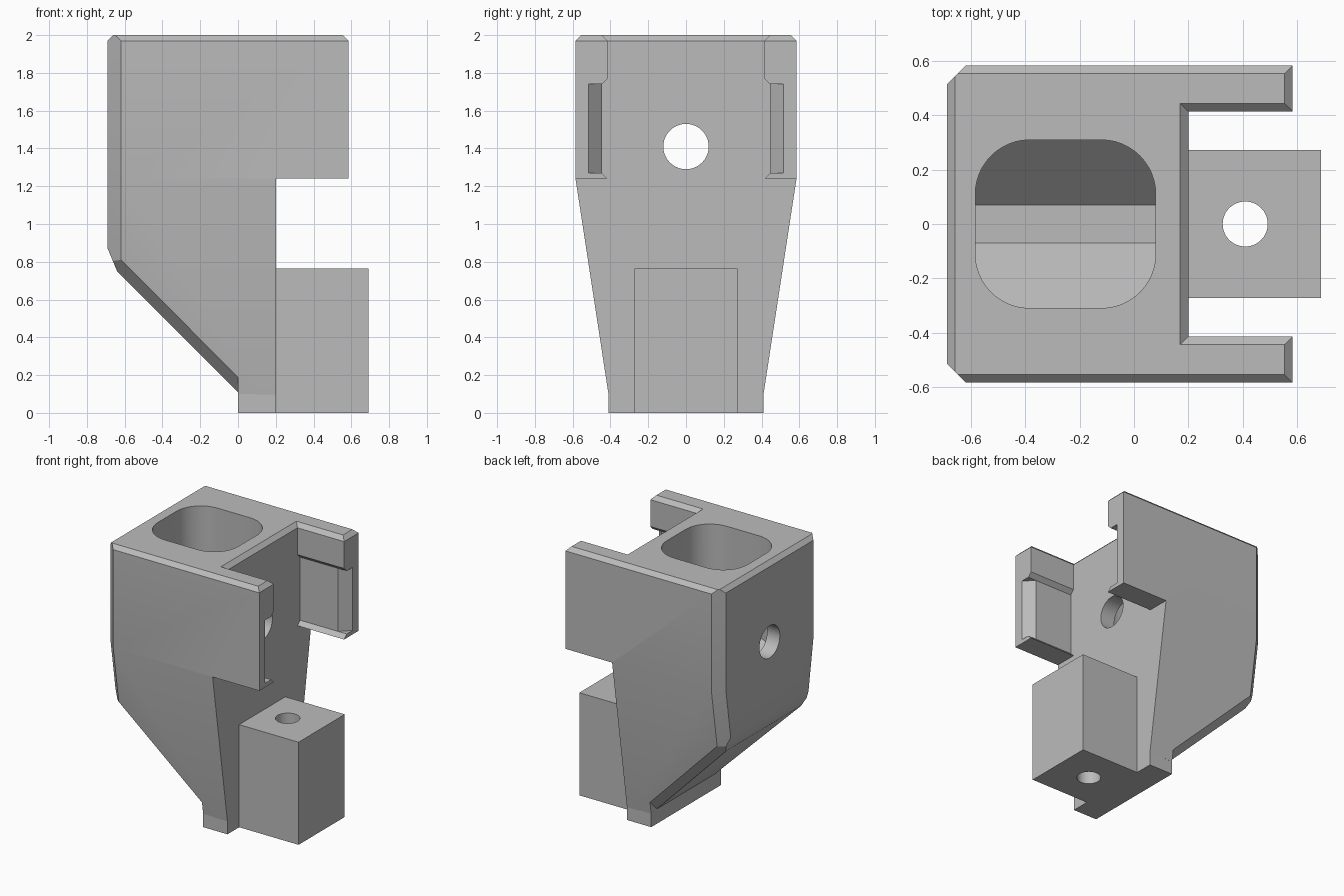
import bpy, bmesh, math
from mathutils import Vector

cube = bpy.data.objects.get("Cube")
if cube:
    bpy.data.objects.remove(cube, do_unlink=True)

GREY = (0.5, 0.5, 0.5, 1)
grey = bpy.data.materials.new("plain grey")
grey.use_nodes = True
grey.diffuse_color = GREY
grey.node_tree.nodes["Principled BSDF"].inputs["Base Color"].default_value = GREY


def finish(name, bm):
    bmesh.ops.recalc_face_normals(bm, faces=bm.faces[:])
    mesh = bpy.data.meshes.new(name)
    bm.to_mesh(mesh)
    bm.free()
    mesh.materials.append(grey)
    obj = bpy.data.objects.new(name, mesh)
    bpy.context.collection.objects.link(obj)
    return obj


def trim(bm, planes):
    """Keep the part where normal . point <= limit, and cap each cut."""
    for normal, limit in planes:
        n = Vector(normal)
        bmesh.ops.bisect_plane(bm, geom=bm.verts[:] + bm.edges[:] + bm.faces[:], dist=1e-6,
                               plane_co=n * limit / n.length_squared, plane_no=n, clear_outer=True)
        rim = [e for e in bm.edges if e.is_boundary]
        if rim:
            bmesh.ops.holes_fill(bm, edges=rim, sides=0)


def solid(name, x, y, z, planes=()):
    """Box symmetric in y, trimmed by planes."""
    bm = bmesh.new()
    bmesh.ops.create_cube(bm, size=1)
    for v in bm.verts:
        v.co = (x[v.co.x > 0], math.copysign(y, v.co.y), z[v.co.z > 0])
    trim(bm, planes)
    return finish(name, bm)


def both(a, b, c, limit):
    """The same plane on the left and right sides."""
    return [((a, s * b, c), limit) for s in (1, -1)]


def rod(name, radius, axis, centre):
    bm = bmesh.new()
    bmesh.ops.create_cone(bm, cap_ends=True, segments=64, radius1=radius, radius2=radius, depth=4)
    obj = finish(name, bm)
    obj.rotation_euler.y = math.pi / 2 if axis == "x" else 0
    obj.location = centre
    return obj


def cut(target, cutter):
    cutter.hide_render = True
    cutter.hide_set(True)
    mod = target.modifiers.new(cutter.name, "BOOLEAN")
    mod.operation, mod.solver, mod.object = "DIFFERENCE", "EXACT", cutter


# Overall sizes
BACK, WALL, TIP, HALF, TOP, WAIST = -0.69, 0.2, 0.585, 0.585, 2, 1.24
SLOPE = 0.153
SIDE0 = HALF - SLOPE * WAIST        # half width the tapered side reaches at z = 0
taper = both(0, 1, -SLOPE, SIDE0)
EDGE, INNER = 0.03, 0.415

# Main body with tapered sides, slanted underside and bevelled edges
planes = taper + [((-1, 0, -1), -0.11), ((-0.12, 0, -0.05), 0.0393)]
planes += both(-1, 1, 0, HALF - BACK - 0.07)
planes += both(-1, 1, -SLOPE, SIDE0 - BACK - 0.07)
planes += both(-1, 1.14, -1 - 1.14 * SLOPE, 1.14 * SIDE0 - 0.19)
planes += both(0, 1, 1, HALF + TOP - EDGE)
planes += [((1, 0, 1), TIP + TOP - EDGE), ((-1, 0, 1), TOP - BACK - EDGE)]
body = solid("main_body", (BACK, TIP), HALF, (0.05, TOP), planes)

# Space between and below the two arms
cut(body, solid("under_arm_cutter", (WALL, 1), 1, (-1, WAIST)))
cut(body, solid("channel_cutter", (WALL, 1), INNER, (1, 3)))
cut(body, solid("channel_bevel_cutter", (0, 1), 1, (1.9, 2.1),
                both(0, 1, -1, INNER - TOP + EDGE) + [((-1, 0, -1), EDGE - TOP - WALL)]))

# Recess in each arm, with a lead-in at the tip
cut(body, solid("arm_recess_cutter", (WALL, 1), INNER + EDGE, (1.2, 1.8),
                both(0, 1, -1, INNER - WAIST) + both(0, 1, 1, INNER + 1.77)))
cut(body, solid("lead_in_cutter", (0.4, 0.7), 0.7, (1.27, 1.74),
                both(-1, 1, 0, 0.515 - TIP)))

# Rounded pocket from the top with a V-shaped floor
bm = bmesh.new()
loop = []
R, X0, X1, Y = 0.2, -0.585, 0.08, 0.31
corners = [(X1 - R, Y - R), (X0 + R, Y - R), (X0 + R, R - Y), (X1 - R, R - Y)]
for i, (cx, cy) in enumerate(corners):
    for k in range(13):
        a = math.pi / 2 * (i + k / 12)
        loop.append(bm.verts.new((cx + R * math.cos(a), cy + R * math.sin(a), 1)))
base = bm.faces.new(loop)
ext = bmesh.ops.extrude_face_region(bm, geom=[base])
bmesh.ops.translate(bm, vec=(0, 0, 1.2), verts=[g for g in ext["geom"] if isinstance(g, bmesh.types.BMVert)])
trim(bm, both(0, 1, -1, 0.07 - 1))
cut(body, finish("pocket_cutter", bm))

# Cross hole through the body
cut(body, rod("cross_hole_cutter", 0.12, "x", (0, 0, 1.41)))

# Foot of the body
foot = solid("foot", (0, WALL), 0.41, (0, 0.11))
foot_top = solid("foot_top", (0, WALL), 0.5, (0.1, 0.19), taper)

# Front tongue with a vertical hole
tongue = solid("tongue", (WALL - 0.01, 0.69), 0.272, (0, 0.765))
cut(tongue, rod("tongue_hole_cutter", 0.083, "z", (0.41, 0, 0)))

# Smooth rounded walls, keep hard edges
for obj in (body, tongue, foot, foot_top):
    bpy.ops.object.select_all(action="DESELECT")
    obj.select_set(True)
    bpy.context.view_layer.objects.active = obj
    for mod in list(obj.modifiers):
        bpy.ops.object.modifier_apply(modifier=mod.name)
    bpy.ops.object.shade_smooth_by_angle(angle=math.radians(30))
